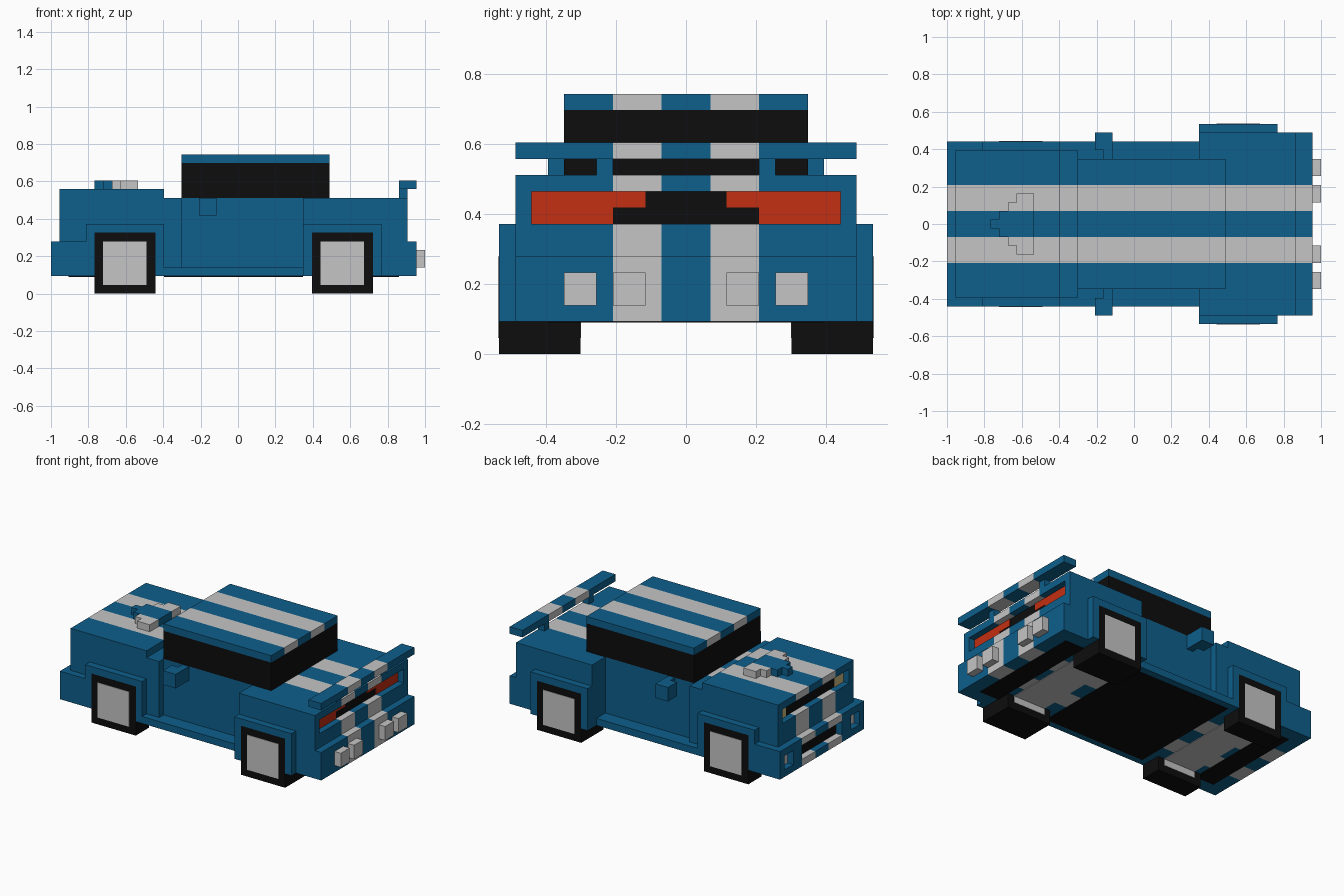
import bpy, bmesh
from mathutils import Vector

if "Cube" in bpy.data.objects:
    bpy.data.objects.remove(bpy.data.objects["Cube"])

U = 2 / 43          # one block of the blocky grid


def material(name, rgb):
    m = bpy.data.materials.new(name)
    m.diffuse_color = (*rgb, 1)
    m.use_nodes = True
    m.node_tree.nodes["Principled BSDF"].inputs["Base Color"].default_value = m.diffuse_color
    return m


BLUE = material("body blue", (0.0044, 0.114, 0.262))
PALE = material("pale grey", (0.558, 0.558, 0.558))
BLACK = material("black", (0.004, 0.004, 0.004))
RED = material("lamp red", (0.55, 0.028, 0.006))
YELLOW = material("headlamp yellow", (0.6, 0.5, 0.22))


def part(name, mat, boxes, mirror=False):
    """Boxes (x0,x1,y0,y1,z0,z1) in block units; blue parts get the two pale stripes."""
    bm = bmesh.new()
    for x0, x1, y0, y1, z0, z1 in boxes:
        for s in ((1, -1) if mirror else (1,)):
            a, b = sorted((s * y0, s * y1))
            vs = bmesh.ops.create_cube(bm, size=1)["verts"]
            for v in vs:
                v.co = Vector(((x0 + x1) / 2 + v.co.x * (x1 - x0),
                               (a + b) / 2 + v.co.y * (b - a),
                               (z0 + z1) / 2 + v.co.z * (z1 - z0)))
    if mat is BLUE:
        for y in (-4.5, -1.5, 1.5, 4.5):
            bmesh.ops.bisect_plane(bm, geom=bm.verts[:] + bm.edges[:] + bm.faces[:],
                                   plane_co=(0, y, 0), plane_no=(0, 1, 0))
        for f in bm.faces:
            f.material_index = int(1.5 < abs(f.calc_center_median().y) < 4.5)
    bmesh.ops.scale(bm, vec=(U, U, U), verts=bm.verts)
    bmesh.ops.recalc_face_normals(bm, faces=bm.faces)
    me = bpy.data.meshes.new(name)
    bm.to_mesh(me)
    bm.free()
    me.materials.append(mat)
    if mat is BLUE:
        me.materials.append(PALE)
    ob = bpy.data.objects.new(name, me)
    bpy.context.collection.objects.link(ob)


def wide(x0, x1, y, z0, z1):
    return (x0, x1, -y, y, z0, z1)


# Main body shells
part("chassis", BLUE, [wide(-17.5, 16.5, 6.5, 2, 7.5)])
part("hood", BLUE, [wide(-19.5, -8.5, 8.5, 7, 12), wide(-8.5, -6.5, 8.5, 3, 11)])
part("cabin_lower", BLUE, [wide(-6.5, 7.5, 7.5, 3, 11)])
part("sill", BLUE, [wide(-8.5, 7.5, 9.5, 2, 3)])
part("rear_body", BLUE, [wide(7.5, 18.5, 10.5, 7, 11), wide(16.5, 19.5, 10.5, 6, 8)])

# Nose with the grille slot left open
part("nose", BLUE, [wide(-20.5, -17.5, 8.5, 6, 9), wide(-20.5, -19.5, 8.5, 11, 12)])
part("nose_side", BLUE, [(-20.5, -19.5, 7.5, 8.5, 9, 11)], True)
part("grille", BLACK, [wide(-19.55, -19.4, 7.5, 9, 11)])
part("headlamp", YELLOW, [(-19.65, -19.4, 5.5, 7.5, 9, 11)], True)

# Front bumper with grille and fog lamp pockets
part("front_bumper", BLUE, [wide(-20.5, -17.5, 9.5, 2, 6), wide(-21.5, -20.5, 9.5, 5, 6),
                            wide(-21.5, -20.5, 9.5, 2, 3)])
part("bumper_post", BLUE, [(-21.5, -20.5, 4.5, 6.5, 3, 5),
                           (-21.5, -20.5, 8.5, 9.5, 3, 5)], True)
part("lower_grille", BLACK, [wide(-20.57, -20.4, 4.5, 3, 5)])
part("fog_lamp", PALE, [(-20.57, -20.4, 6.5, 8.5, 3, 5)], True)

# Tail with the lamp slot left open
part("rear_bumper", BLUE, [wide(16.5, 20.5, 10.5, 2, 6)])
part("tail_top", BLUE, [wide(18.5, 19.5, 10.5, 10, 11)])
part("tail_side", BLUE, [(18.5, 19.5, 9.5, 10.5, 8, 10)], True)
part("tail_panel", BLACK, [wide(18.4, 18.55, 4.5, 8, 10)])
part("tail_lamp", RED, [(18.4, 18.62, 2.5, 9.5, 9, 10), (18.4, 18.62, 4.5, 9.5, 8, 9)], True)
part("exhaust", PALE, [(20.5, 21.5, 2.5, 4.5, 3, 5), (20.5, 21.5, 5.5, 7.5, 3, 5)], True)

# Windows and roof
part("windows", BLACK, [wide(-6.5, 10.5, 7.5, 11, 15)])
part("roof", BLUE, [wide(-6.5, 10.5, 7.5, 15, 16)])

# Hood scoop, stepped to a point
part("hood_scoop", BLUE, [wide(-16.5 + i, -15.5 + i + (i == 3), 0.5 + i, 12, 13)
                          for i in range(4)])

# Rear wing and mirrors
part("wing", BLUE, [wide(18.5, 20.5, 10.5, 12, 13)])
part("wing_support", BLUE, [(18.5, 19.5, 4.5, 5.5, 11, 12)], True)
part("mirror", BLUE, [(-4.5, -2.5, 8.5, 10.5, 9, 11), (-3.5, -2.5, 7.5, 8.5, 9, 11)], True)

# Wheels, arches and axles
for tag, x, y in (("front", -16.5, 9.5), ("rear", 8.5, 11.5)):
    part(tag + "_arch", BLUE, [(x - 1, x, 6.5, y, 2, 8), (x + 7, x + 8, 6.5, y, 2, 8),
                               (x, x + 7, 6.5, y, 7, 8)], True)
    part(tag + "_tire", BLACK, [(x, x + 7, 6.5, y, 0, 7)], True)
    part(tag + "_rim", PALE, [(x + 1, x + 6, 6.45, y + 0.06, 1, 6)], True)
    part(tag + "_axle", PALE, [wide(x + 1, x + 6, 6.5, 1.93, 2.1)])

# Underfloor plates
part("underfloor", BLACK, [wide(-8.5, 7.5, 8.5, 1.93, 2.1), wide(-19.5, -16.5, 7.5, 1.93, 2.1),
                           wide(15.5, 18.5, 8.5, 1.93, 2.1)])
